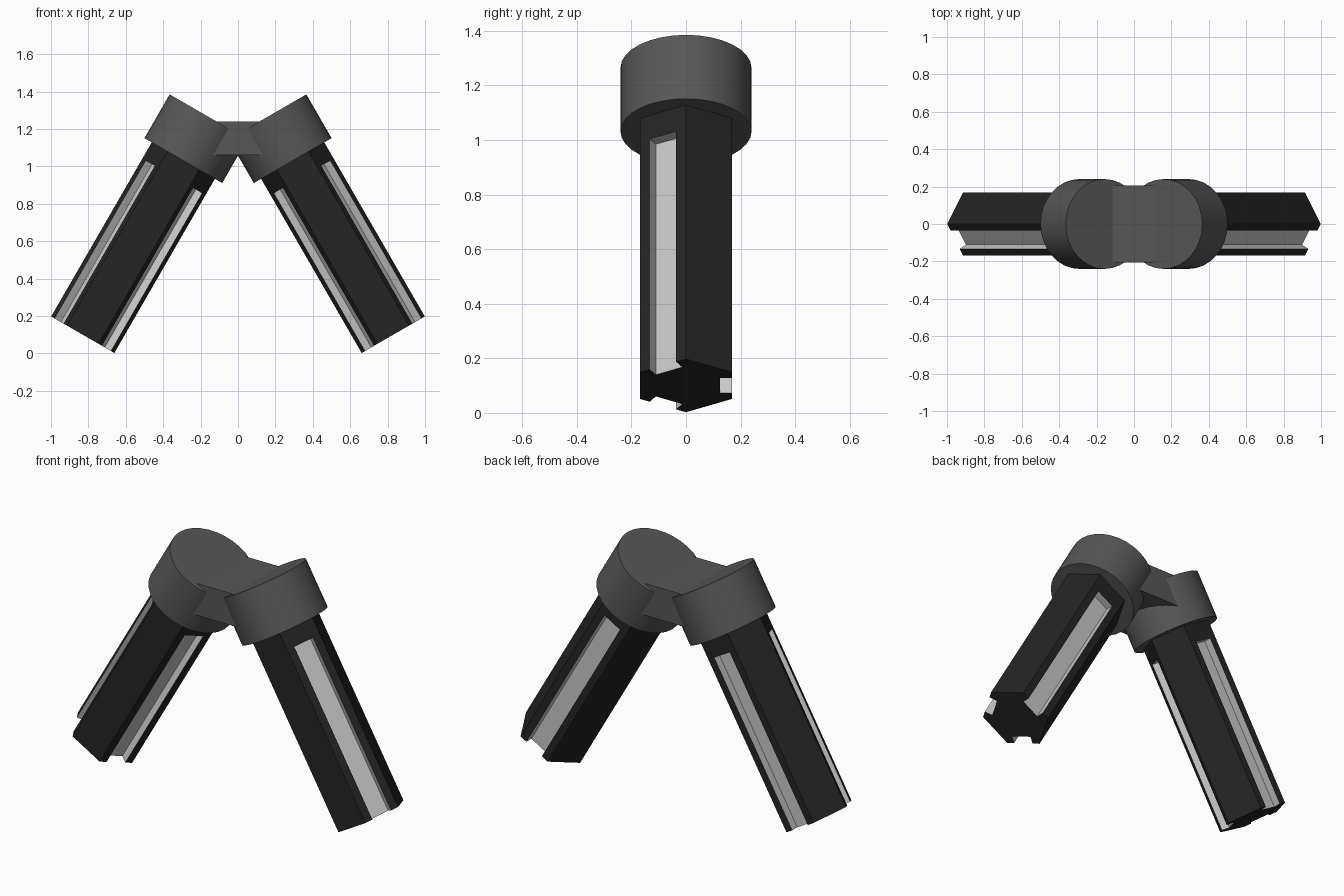
import bpy
import bmesh
from math import cos, sin, radians
from mathutils import Matrix, Vector

if "Cube" in bpy.data.objects:
    bpy.data.objects.remove(bpy.data.objects["Cube"])


def material(name, value):
    mat = bpy.data.materials.new(name)
    color = (value, value, value, 1)
    mat.use_nodes = True
    mat.diffuse_color = color
    mat.node_tree.nodes["Principled BSDF"].inputs["Base Color"].default_value = color
    return mat


black = material("black", 0.018)
grey = material("dark grey", 0.095)
light = material("light grey", 0.58)

HEX_R = 0.195
APOTHEM = HEX_R * cos(radians(30))
SLOT_HALF, SLOT_DEPTH, SLOT_TOP = 0.056, 0.045, 0.975
CAP_BOTTOM, CAP_TOP, CAP_R = 1.075, 1.345, 0.24


def finish(bm, name, mats, matrix):
    bmesh.ops.recalc_face_normals(bm, faces=bm.faces)
    mesh = bpy.data.meshes.new(name)
    bm.to_mesh(mesh)
    bm.free()
    for mat in mats:
        mesh.materials.append(mat)
    obj = bpy.data.objects.new(name, mesh)
    obj.matrix_world = matrix
    bpy.context.collection.objects.link(obj)
    return obj


def hex_outline(slotted):
    """Points of the hexagon, each flagged if the wall after it is in a slot."""
    points = []
    for k in range(6):
        corner = radians(60 * k)
        points.append((Vector((cos(corner), sin(corner))) * HEX_R, 0))
        if slotted and k % 2:
            mid = corner + radians(30)
            out = Vector((cos(mid), sin(mid)))
            side = Vector((-sin(mid), cos(mid))) * SLOT_HALF
            floor = out * (APOTHEM - SLOT_DEPTH)
            points += [(out * APOTHEM - side, 1), (floor - side, 1),
                       (floor + side, 1), (out * APOTHEM + side, 0)]
    return points


def add_prism(bm, outline, z0, z1, bottom_index):
    low = [bm.verts.new((p.x, p.y, z0)) for p, _ in outline]
    high = [bm.verts.new((p.x, p.y, z1)) for p, _ in outline]
    bm.faces.new(low[::-1]).material_index = bottom_index
    bm.faces.new(high)
    for i, (_, in_slot) in enumerate(outline):
        j = (i + 1) % len(outline)
        bm.faces.new((low[i], low[j], high[j], high[i])).material_index = in_slot


for side_name, sx in (("left", 1), ("right", -1)):
    place = Matrix.Translation((sx * 0.83, 0, 0.1)) @ Matrix.Rotation(radians(-30 * sx), 4, 'Y')

    # Hexagonal leg: slotted shaft, with a solid top that closes the slots
    bm = bmesh.new()
    add_prism(bm, hex_outline(True), 0, SLOT_TOP, 0)
    add_prism(bm, hex_outline(False), SLOT_TOP, CAP_BOTTOM + 0.1, 1)
    finish(bm, side_name + "_leg", (black, light), place)

    # Round cap over the top of the leg
    bm = bmesh.new()
    bmesh.ops.create_cone(bm, cap_ends=True, segments=32, radius1=CAP_R, radius2=CAP_R,
                          depth=CAP_TOP - CAP_BOTTOM,
                          matrix=Matrix.Translation((0, 0, (CAP_TOP + CAP_BOTTOM) / 2)))
    cap = finish(bm, side_name + "_cap", (grey,), place)
    bpy.ops.object.select_all(action='DESELECT')
    cap.select_set(True)
    bpy.context.view_layer.objects.active = cap
    bpy.ops.object.shade_smooth_by_angle(angle=radians(30))

# Block joining the two caps
bm = bmesh.new()
bmesh.ops.create_cube(bm, size=1, matrix=Matrix.Diagonal((0.4, 0.41, 0.18, 1)))
finish(bm, "bridge", (grey,), Matrix.Translation((0, 0, 1.15)))
